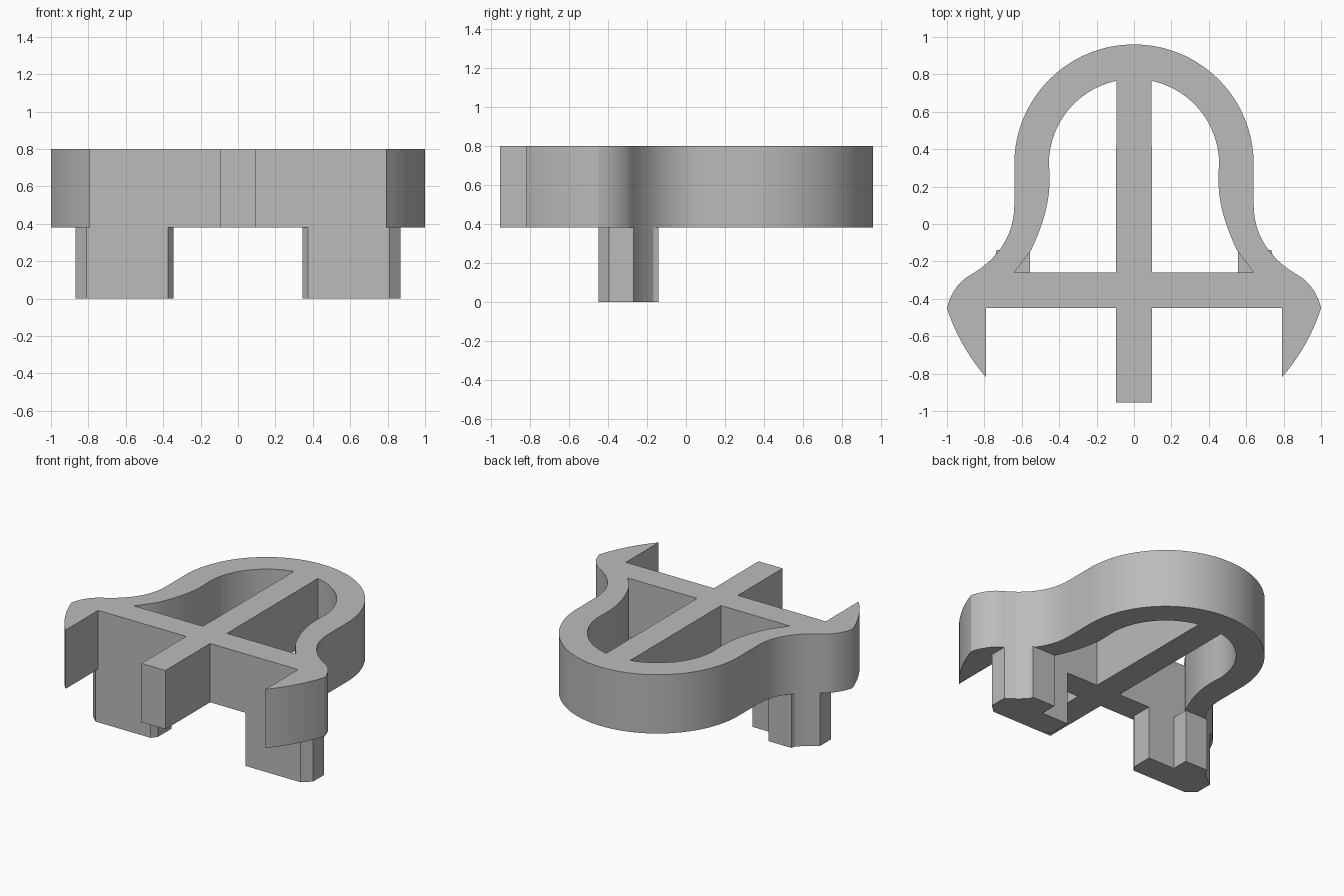
import bpy
import bmesh
from math import sin, cos, pi, radians
from mathutils import Vector
from mathutils.geometry import interpolate_bezier

if "Cube" in bpy.data.objects:
    bpy.data.objects.remove(bpy.data.objects["Cube"], do_unlink=True)

MID, TOP = 0.38, 0.80        # underside and top of the frame
BAR_FRONT, BAR_BACK = -0.45, -0.26
STEM = 0.095                 # half width of the central stem

grey = bpy.data.materials.new("plain grey")
grey.use_nodes = True
tone = (0.5, 0.5, 0.5, 1)
grey.diffuse_color = tone
grey.node_tree.nodes["Principled BSDF"].inputs["Base Color"].default_value = tone


def bezier(a, b, c, d, steps=14):
    pts = interpolate_bezier(*(Vector((*p, 0)) for p in (a, b, c, d)), steps)
    return [(p.x, p.y) for p in pts]


def mirrored(points):
    return [(-x, y) for x, y in reversed(points)]


def prism(name, loops, z0, z1):
    """Fill closed plan loops (later loops are holes) and extrude upward."""
    bm = bmesh.new()
    for loop in loops:
        vs = [bm.verts.new((x, y, z0)) for x, y in loop]
        for i, v in enumerate(vs):
            bm.edges.new((vs[i - 1], v))
    bmesh.ops.triangle_fill(bm, edges=bm.edges[:], use_beauty=True)
    ext = bmesh.ops.extrude_face_region(bm, geom=bm.faces[:])
    moved = [g for g in ext["geom"] if isinstance(g, bmesh.types.BMVert)]
    bmesh.ops.translate(bm, verts=moved, vec=(0, 0, z1 - z0))
    bmesh.ops.recalc_face_normals(bm, faces=bm.faces[:])
    mesh = bpy.data.meshes.new(name)
    bm.to_mesh(mesh)
    bm.free()
    mesh.materials.append(grey)
    obj = bpy.data.objects.new(name, mesh)
    bpy.context.collection.objects.link(obj)
    bpy.ops.object.select_all(action="DESELECT")
    obj.select_set(True)
    bpy.context.view_layer.objects.active = obj
    bpy.ops.object.shade_smooth_by_angle(angle=radians(25))
    return obj


# Bell outline, left half, from the crown down to the stem
N = 32
dome = [(0.64 * sin(pi / 2 * i / N), 0.32 + 0.64 * cos(pi / 2 * i / N))
        for i in range(1, N + 1)]
flare = bezier((0.64, 0.10), (0.64, -0.08), (0.75, -0.20), (0.87, -0.27))
lip = bezier((0.87, -0.27), (0.94, -0.305), (0.985, -0.38), (1.0, -0.45), 10)
horn = bezier((1.0, -0.45), (0.96, -0.58), (0.88, -0.72), (0.79, -0.82), 10)
stem_end = [(0.79, BAR_FRONT), (STEM, BAR_FRONT), (STEM, -0.955)]
half = dome + flare + lip[1:] + horn[1:] + stem_end
outline = [(0, 0.96)] + half + mirrored(half)

# Openings either side of the stem
start = 0.21
arc = [(0.455 * sin(start + (pi / 2 - start) * i / N),
        0.32 + 0.455 * cos(start + (pi / 2 - start) * i / N))
       for i in range(N + 1)]
waist = bezier((0.455, 0.32), (0.44, 0.16), (0.47, 0.03), (0.55, -0.14))
opening = arc + waist[1:] + [(0.64, BAR_BACK), (STEM, BAR_BACK)]
prism("bell_frame", [outline, opening, mirrored(opening)], MID, TOP)

# Notched legs whose outer wall follows the flare
flank = [p for p in flare if p[1] < -0.15]
leg = ([(0.555, -0.14), (0.735, -0.14)] + flank
       + [(0.87, -0.395), (0.81, BAR_FRONT), (0.375, BAR_FRONT),
          (0.345, -0.41), (0.345, BAR_BACK), (0.555, BAR_BACK)])
prism("left_leg", [leg], 0, MID)
prism("right_leg", [mirrored(leg)], 0, MID)
